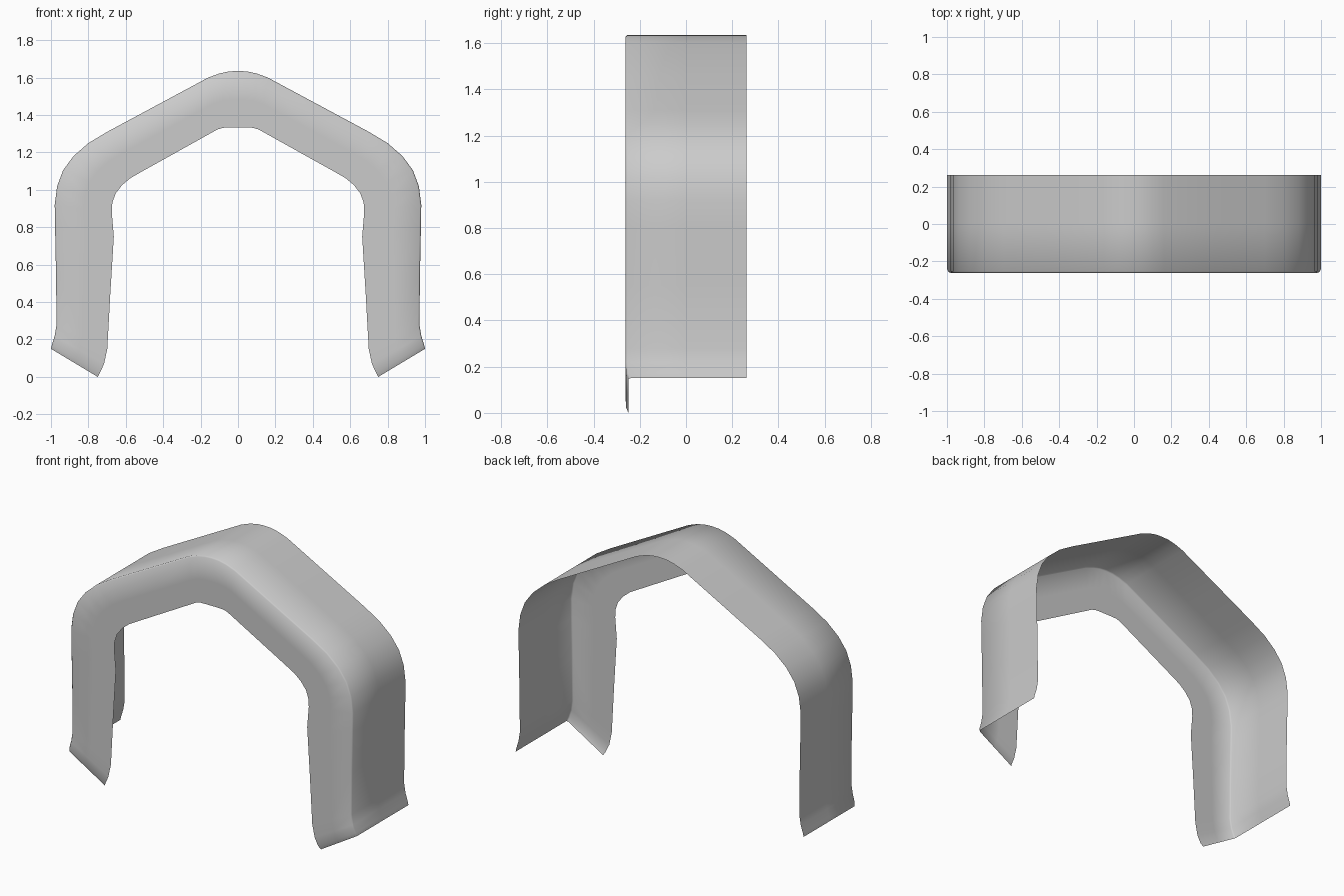
import bpy, bmesh

# Half profile, bottom to ridge: outer x, outer z, inner x, inner z
ROWS = [
    (1.000, 0.150, 0.750, 0.000),
    (0.995, 0.172, 0.738, 0.022),
    (0.980, 0.220, 0.716, 0.070),
    (0.970, 0.280, 0.699, 0.150),
    (0.973, 0.550, 0.683, 0.440),
    (0.978, 0.800, 0.664, 0.750),
    (0.980, 0.920, 0.675, 0.880),
    (0.967, 1.020, 0.672, 0.930),
    (0.935, 1.105, 0.655, 0.980),
    (0.880, 1.180, 0.620, 1.025),
    (0.800, 1.250, 0.575, 1.063),
    (0.700, 1.310, 0.510, 1.100),
    (0.430, 1.455, 0.300, 1.217),
    (0.160, 1.600, 0.110, 1.323),
    (0.100, 1.622, 0.080, 1.332),
    (0.050, 1.633, 0.040, 1.333),
    (0.000, 1.636, 0.000, 1.333),
]
HALF = 0.262   # half depth
EDGE = 0.008   # small rounding between front panel and outer band


def section(ox, oz, ix, iz, curl):
    """Open L section: front panel, rounded corner, outer band."""
    t = 0.025
    cx, cz = ox + (ix - ox) * t, oz + (iz - oz) * t
    y = -HALF + curl
    return [(ix, y, iz), ((ix + ox) / 2, y, (iz + oz) / 2), (cx, y, cz),
            (ox, y + EDGE, oz), (ox, 0, oz), (ox, HALF, oz)]


# Thin arch shell, lower rim curled slightly backward
bm = bmesh.new()
curls = [0.013, 0.003]
grid = []
for i, row in enumerate(ROWS):
    curl = curls[i] if i < len(curls) else 0
    grid.append([bm.verts.new(p) for p in section(*row, curl)])
for a, b in zip(grid, grid[1:]):
    for j in range(len(a) - 1):
        bm.faces.new((a[j], a[j + 1], b[j + 1], b[j]))
for f in bm.faces:
    f.smooth = True

mesh = bpy.data.meshes.new("arch_shell")
bm.to_mesh(mesh)
bm.free()
arch = bpy.data.objects.new("arch_shell", mesh)
bpy.context.collection.objects.link(arch)

# Left half
mirror = arch.modifiers.new("Mirror", 'MIRROR')
mirror.use_axis[0] = True
mirror.use_clip = True
mirror.merge_threshold = 0.0005
